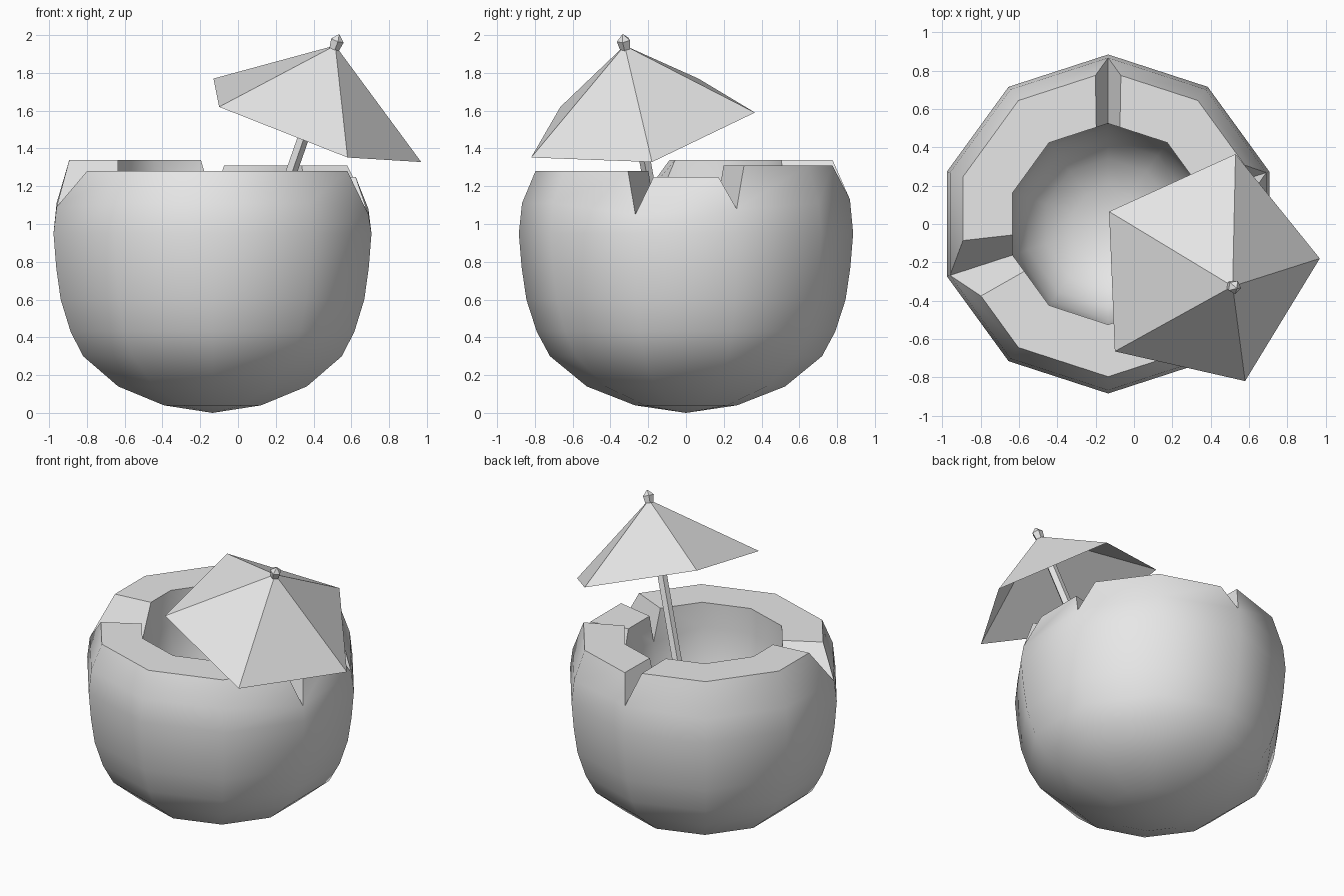
import bpy, bmesh, math
from mathutils import Vector

cube = bpy.data.objects.get("Cube")
if cube:
    bpy.data.objects.remove(cube)

# One plain grey for the whole model
grey = bpy.data.materials.new("light_grey")
grey.use_nodes = True
grey.diffuse_color = (0.8, 0.8, 0.8, 1)
grey.node_tree.nodes["Principled BSDF"].inputs["Base Color"].default_value = (0.8, 0.8, 0.8, 1)

SIDES = 10
CENTRE_X = -0.135


def finish(name, bm, smooth=False, fix_normals=True):
    if fix_normals:
        bmesh.ops.recalc_face_normals(bm, faces=bm.faces)
    mesh = bpy.data.meshes.new(name)
    bm.to_mesh(mesh)
    bm.free()
    mesh.materials.append(grey)
    obj = bpy.data.objects.new(name, mesh)
    bpy.context.collection.objects.link(obj)
    if smooth:
        bpy.ops.object.select_all(action="DESELECT")
        obj.select_set(True)
        bpy.context.view_layer.objects.active = obj
        bpy.ops.object.shade_smooth_by_angle(angle=math.radians(45))
    return obj


def polar(i, r, z):
    a = math.pi / 2 + math.tau * i / SIDES
    return Vector((CENTRE_X + r * math.cos(a), r * math.sin(a), z))


def ring(bm, r, z):
    return [bm.verts.new(polar(i, r, z)) for i in range(SIDES)]


def bridge(bm, a, b):
    for i in range(SIDES):
        j = (i + 1) % SIDES
        bm.faces.new((a[i], a[j], b[j], b[i]))


def fan(bm, pole, loop):
    for i in range(SIDES):
        bm.faces.new((pole, loop[i], loop[(i + 1) % SIDES]))


# Shell: outer wall and hollow inside, both up to the ring below the rim
OUTER = [(0.27, 0.04), (0.525, 0.14), (0.72, 0.3), (0.79, 0.43), (0.845, 0.6),
         (0.87, 0.77), (0.885, 0.95), (0.868, 1.11)]
INNER = [(0.19, 0.5), (0.34, 0.57), (0.44, 0.68), (0.5, 0.82), (0.525, 1.11)]
bm = bmesh.new()
walls = []
for profile, pole_z in ((OUTER, 0.0), (INNER, 0.48)):
    rings = [ring(bm, r, z) for r, z in profile]
    fan(bm, bm.verts.new((CENTRE_X, 0, pole_z)), rings[0])
    for lower, upper in zip(rings, rings[1:]):
        bridge(bm, lower, upper)
    walls.append(rings[-1])
outer, inner = walls

# Rim: four raised pieces of different heights with V notches between them
# notch column: (bottom height, outer half width, inner half width)
NOTCHES = {0: (1.13, 0.07, 0.065), 3: (1.09, 0.16, 0.105),
           7: (1.05, 0.075, 0.045), 8: (1.08, 0.075, 0.045)}
for col, (z, _, _) in NOTCHES.items():
    outer[col].co.z = inner[col].co.z = z
for start, end, height in ((0, 3, 1.34), (3, 7, 1.28), (7, 8, 1.25), (8, 10, 1.31)):
    tops = []
    for radius, width_slot in ((0.797, 1), (0.525, 2)):
        pts = [polar(i, radius, height) for i in range(start, end + 1)]
        first = (pts[1] - pts[0]).normalized() * NOTCHES[start][width_slot]
        last = (pts[-2] - pts[-1]).normalized() * NOTCHES[end % SIDES][width_slot]
        pts[0] += first
        pts[-1] += last
        tops.append([bm.verts.new(p) for p in pts])
    out_top, in_top = tops
    for k in range(end - start):
        i, j = (start + k) % SIDES, (start + k + 1) % SIDES
        bm.faces.new((outer[i], outer[j], out_top[k + 1], out_top[k]))
        bm.faces.new((inner[i], inner[j], in_top[k + 1], in_top[k]))
        bm.faces.new((out_top[k], out_top[k + 1], in_top[k + 1], in_top[k]))
    for col, k in ((start, 0), (end % SIDES, -1)):
        bm.faces.new((outer[col], inner[col], in_top[k], out_top[k]))
finish("fruit_shell", bm, smooth=True)

# Parasol canopy: open five-sided cone, tilted
APEX = Vector((0.515, -0.325, 1.945))
CORNERS = [(0.53, 0.365, 1.59), (-0.13, 0.065, 1.77), (-0.1, -0.665, 1.62),
           (0.58, -0.82, 1.352), (0.97, -0.18, 1.328)]
bm = bmesh.new()
tip = bm.verts.new(APEX)
edge = [bm.verts.new(c) for c in CORNERS]
for i in range(5):
    bm.faces.new((tip, edge[i], edge[(i + 1) % 5]))
finish("parasol_canopy", bm, fix_normals=False)

# Stick and finial share the tilted axis
AXIS = Vector((0.35, -0.18, 1)).normalized()
TURN = AXIS.to_track_quat("Z", "Y")


def tilted_spindle(name, stations, sides):
    bm = bmesh.new()
    loops = []
    for r, d in stations:
        loops.append([bm.verts.new(APEX + AXIS * d + TURN @ Vector(
            (r * math.cos(math.tau * i / sides), r * math.sin(math.tau * i / sides), 0)))
            for i in range(sides)])
    for a, b in zip(loops, loops[1:]):
        for i in range(sides):
            j = (i + 1) % sides
            bm.faces.new((a[i], a[j], b[j], b[i]))
    bm.faces.new(loops[0])
    bm.faces.new(loops[-1])
    finish(name, bm)


tilted_spindle("parasol_stick", [(0.032, -1.46), (0.032, -0.03)], 5)
tilted_spindle("parasol_finial", [(0.028, -0.02), (0.037, 0.03), (0.004, 0.062)], 5)
